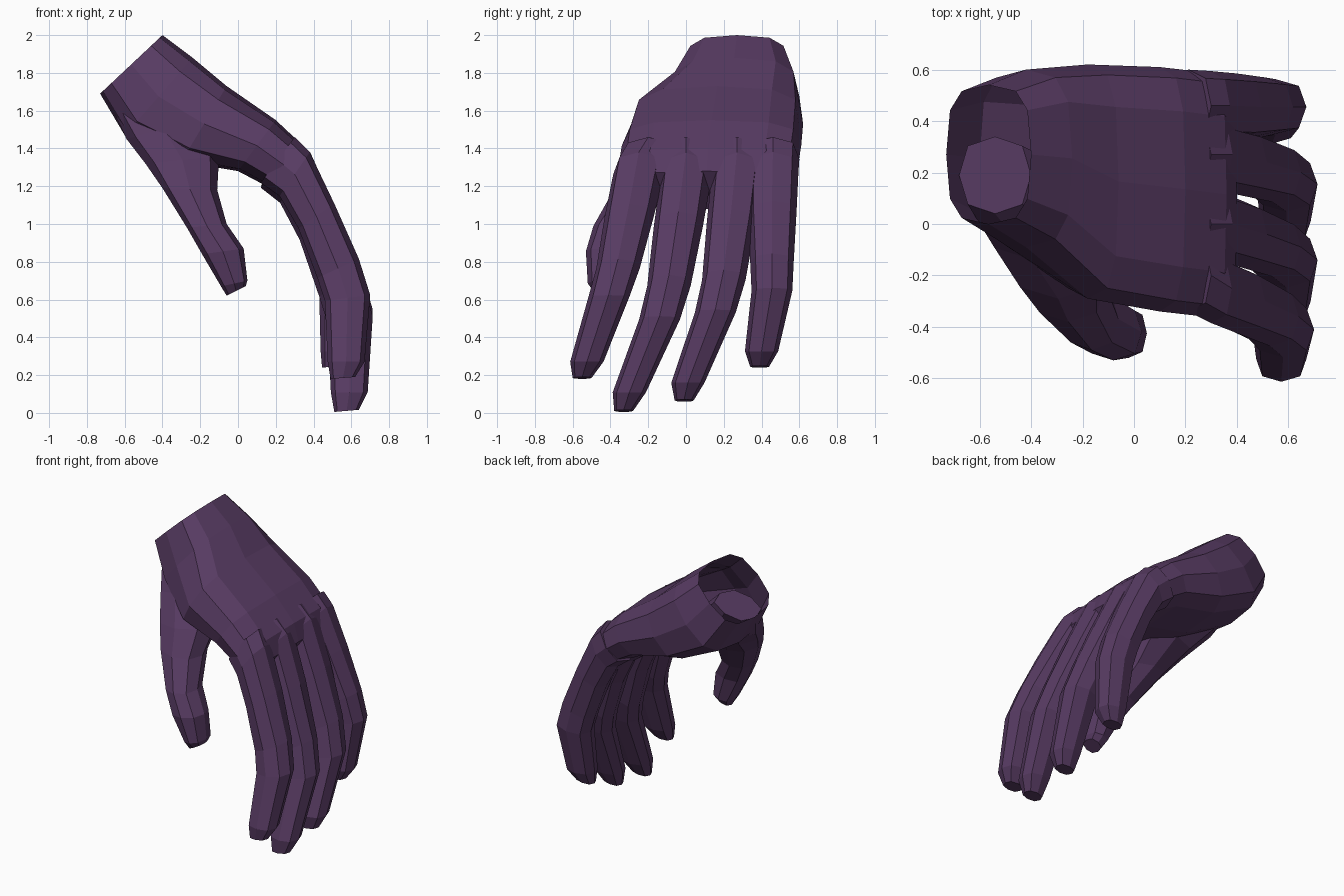
import bpy, bmesh, math

skin = bpy.data.materials.new("dusky purple")
skin.diffuse_color = (0.095, 0.043, 0.122, 1)


def loft(name, sections, n=8, power=0.8, open_start=False):
    """Section = (outer x, outer z, inner x, inner z, y min, y max)."""
    bm = bmesh.new()
    rings = []
    for xo, zo, xi, zi, y0, y1 in sections:
        ring = []
        for i in range(n):
            a = 2 * math.pi * i / n
            c, s = math.cos(a), math.sin(a)
            c = math.copysign(abs(c) ** power, c)
            s = math.copysign(abs(s) ** power, s)
            t = (1 + c) / 2
            ring.append(bm.verts.new((xi + (xo - xi) * t, (y0 + y1) / 2 + s * (y1 - y0) / 2,
                                      zi + (zo - zi) * t)))
        rings.append(ring)
    for a, b in zip(rings, rings[1:]):
        for i in range(n):
            j = (i + 1) % n
            bm.faces.new((a[i], a[j], b[j], b[i]))
    cap = bm.faces.new(rings[0])
    bm.faces.new(rings[-1])
    bmesh.ops.recalc_face_normals(bm, faces=bm.faces)
    if open_start:
        bmesh.ops.delete(bm, geom=[cap], context='FACES_ONLY')
    me = bpy.data.meshes.new(name)
    bm.to_mesh(me)
    bm.free()
    me.materials.append(skin)
    ob = bpy.data.objects.new(name, me)
    bpy.context.collection.objects.link(ob)
    return ob


# palm and back of the hand, open at the wrist
loft("palm", [
    (-0.40, 2.00, -0.73, 1.69, 0.00, 0.54),
    (-0.24, 1.88, -0.60, 1.47, -0.09, 0.60),
    (-0.06, 1.73, -0.30, 1.33, -0.29, 0.62),
    (0.20, 1.55, 0.00, 1.28, -0.34, 0.61),
    (0.36, 1.40, 0.19, 1.18, -0.36, 0.59),
    (0.40, 1.28, 0.27, 1.08, -0.35, 0.57)], n=12, power=0.65, open_start=True)

# thumb with its fleshy base
loft("thumb", [
    (-0.40, 1.74, -0.68, 1.64, 0.04, 0.34),
    (-0.20, 1.56, -0.59, 1.45, -0.14, 0.26),
    (-0.10, 1.36, -0.49, 1.32, -0.29, 0.08),
    (-0.11, 1.18, -0.40, 1.19, -0.38, -0.10),
    (-0.06, 1.00, -0.27, 0.98, -0.49, -0.25),
    (0.03, 0.87, -0.19, 0.84, -0.53, -0.31),
    (0.05, 0.70, -0.09, 0.67, -0.52, -0.33),
    (0.04, 0.67, -0.06, 0.62, -0.49, -0.37)])

# one bent side profile shared by all fingers
profile = [
    (0.30, 1.46, 0.12, 1.22), (0.38, 1.38, 0.22, 1.15), (0.51, 1.11, 0.32, 0.98),
    (0.64, 0.82, 0.42, 0.72), (0.70, 0.63, 0.46, 0.60), (0.67, 0.28, 0.475, 0.28),
    (0.62, 0.20, 0.49, 0.19)]
half_widths = (0.14, 0.135, 0.13, 0.115, 0.108, 0.088, 0.05)
# name: tip height, sideways shift, centre line in y
fingers = {
    "index_finger": (0.18, 0.0, (-0.20, -0.25, -0.30, -0.36, -0.41, -0.525, -0.55)),
    "middle_finger": (0.005, 0.02, (0.0, 0.0, -0.04, -0.09, -0.14, -0.30, -0.33)),
    "ring_finger": (0.06, 0.02, (0.27, 0.27, 0.24, 0.20, 0.155, 0.01, -0.01)),
    "little_finger": (0.24, -0.045, (0.46, 0.46, 0.455, 0.455, 0.455, 0.40, 0.39)),
}
for name, (tip, shift, ys) in fingers.items():
    k = (1.4 - tip) / (1.4 - 0.19)
    secs = []
    for i, ((xo, zo, xi, zi), y, w) in enumerate(zip(profile, ys, half_widths)):
        d = shift * i / 6
        zo, zi = (1.4 - (1.4 - z) * k if z < 1.4 else z for z in (zo, zi))
        secs.append((xo + d, zo, xi + d, zi, y - w, y + w))
    loft(name, secs)
